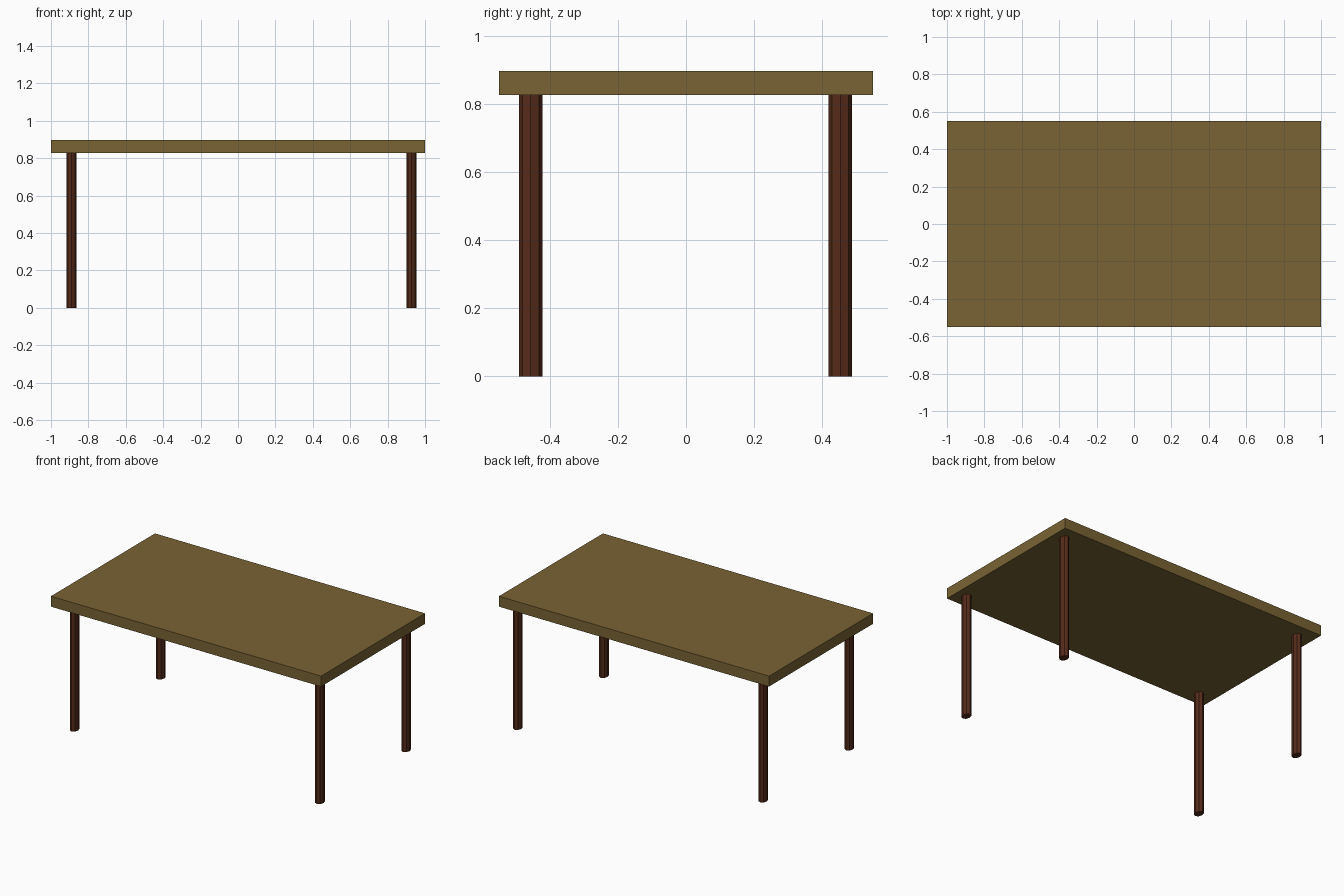
import bpy

if "Cube" in bpy.data.objects:
    bpy.data.objects.remove(bpy.data.objects["Cube"])

def material(name, color):
    m = bpy.data.materials.new(name)
    m.diffuse_color = color
    m.use_nodes = True
    m.node_tree.nodes["Principled BSDF"].inputs["Base Color"].default_value = m.diffuse_color
    return m

top_mat = material("light_wood", (0.19, 0.125, 0.033, 1))
leg_mat = material("dark_wood", (0.09, 0.024, 0.01, 1))

TOP_Z, UNDER_Z = 0.898, 0.828

# Table top slab
bpy.ops.mesh.primitive_cube_add(size=1, location=(0, 0, (TOP_Z + UNDER_Z) / 2))
top = bpy.context.object
top.name = "table_top"
top.scale = (2.0, 1.1, TOP_Z - UNDER_Z)
top.data.materials.append(top_mat)

# Four oval, eight-sided legs (slightly off-centre along x)
for side, x in (("left", -0.89), ("right", 0.927)):
    for end, y in (("front", -0.457), ("back", 0.454)):
        bpy.ops.mesh.primitive_cylinder_add(vertices=8, radius=1, depth=1,
                                            location=(x, y, UNDER_Z / 2))
        leg = bpy.context.object
        leg.name = f"{end}_{side}_leg"
        leg.scale = (0.0265, 0.0345, UNDER_Z)
        leg.data.materials.append(leg_mat)
